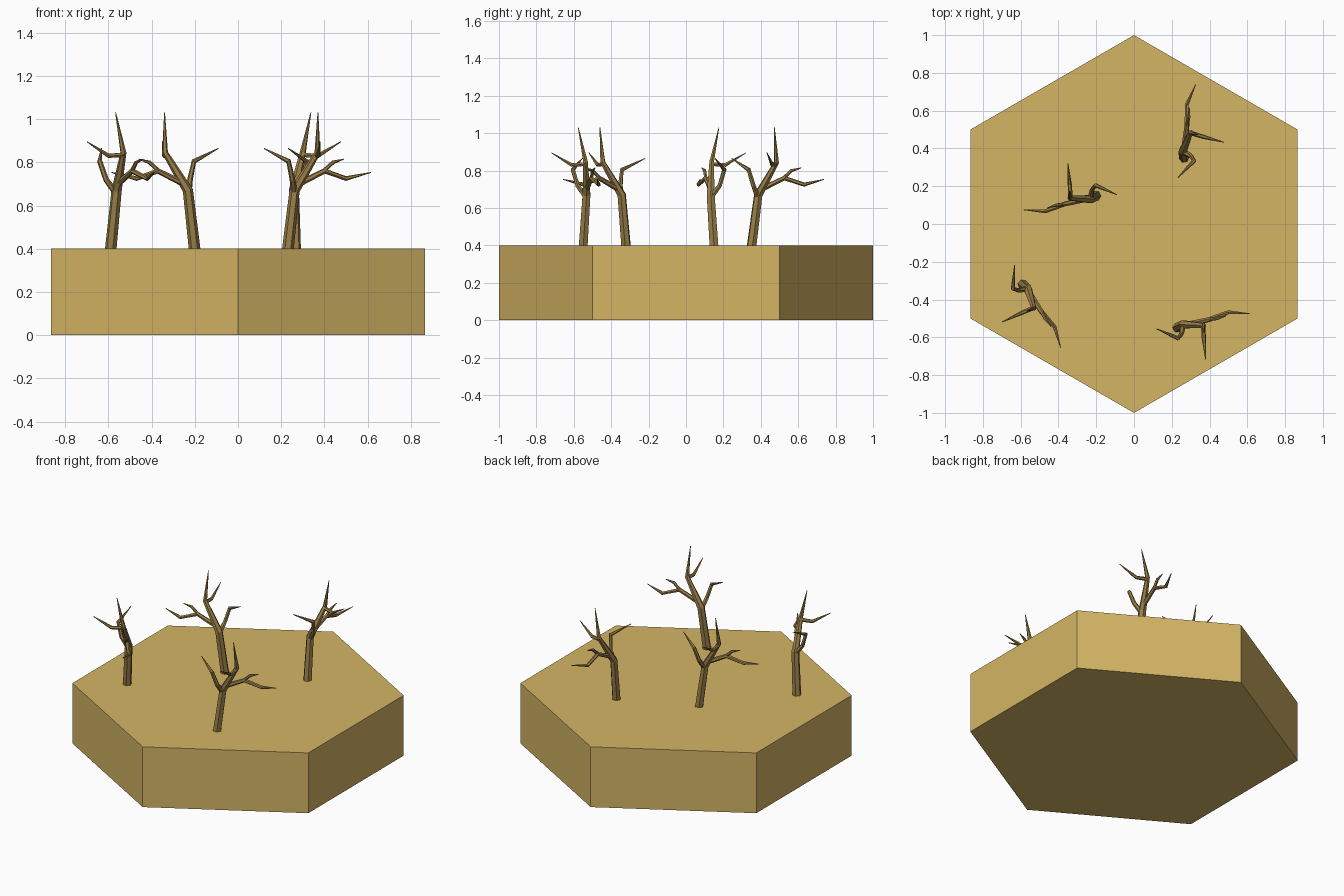
import bpy, bmesh, math
from mathutils import Vector, Matrix

cube = bpy.data.objects.get("Cube")
if cube:
    bpy.data.objects.remove(cube)


def material(name, rgb):
    m = bpy.data.materials.new(name)
    m.use_nodes = True
    m.diffuse_color = (*rgb, 1)
    m.node_tree.nodes["Principled BSDF"].inputs["Base Color"].default_value = (*rgb, 1)
    return m


sand = material("sand", (0.66, 0.46, 0.13))
bark = material("dry bark", (0.32, 0.21, 0.065))


def add_limb(bm, path, sides=6):
    """Tapered faceted tube through (x, y, z, radius) points."""
    pts = [Vector(p[:3]) for p in path]
    rings = []
    for i, (p, node) in enumerate(zip(pts, path)):
        axis = pts[min(i + 1, len(pts) - 1)] - pts[max(i - 1, 0)]
        turn = Vector((0, 0, 1)).rotation_difference(axis.normalized())
        ring = []
        for k in range(sides):
            a = math.tau * k / sides
            ring.append(bm.verts.new(p + turn @ Vector((math.cos(a), math.sin(a), 0)) * node[3]))
        rings.append(ring)
    for lo, hi in zip(rings, rings[1:]):
        for k in range(sides):
            n = (k + 1) % sides
            bm.faces.new((lo[k], lo[n], hi[n], hi[k]))
    bm.faces.new(rings[0][::-1])
    bm.faces.new(rings[-1])


def add_object(name, bm, mat):
    mesh = bpy.data.meshes.new(name)
    bm.to_mesh(mesh)
    bm.free()
    mesh.materials.append(mat)
    ob = bpy.data.objects.new(name, mesh)
    bpy.context.collection.objects.link(ob)
    return ob


# Hexagonal ground block
HEIGHT = 0.4
bm = bmesh.new()
bmesh.ops.create_cone(bm, cap_ends=True, segments=6, radius1=1, radius2=1, depth=HEIGHT,
                      matrix=Matrix.Translation((0, 0, HEIGHT / 2)))
add_object("ground_block", bm, sand)

# Bare tree: each limb is a bent path that tapers to a point
limbs = {
    "trunk": [(0, 0, -0.01, 0.027), (0.032, 0.018, 0.27, 0.024),
              (0.138, 0.013, 0.445, 0.014), (0.14, -0.026, 0.63, 0.002)],
    "crown_branch": [(0.136, 0.013, 0.435, 0.012), (0.14, -0.06, 0.43, 0.011),
                     (0.15, -0.17, 0.495, 0.002)],
    "long_branch": [(0.05, 0.018, 0.3, 0.015), (0.17, 0.045, 0.36, 0.013),
                    (0.27, 0.083, 0.325, 0.011), (0.385, 0.075, 0.353, 0.002)],
    "twig": [(0.165, 0.044, 0.358, 0.010), (0.21, 0.05, 0.4, 0.009),
             (0.26, 0.065, 0.415, 0.002)],
    "short_branch": [(0.03, 0.015, 0.26, 0.016), (0.022, -0.03, 0.32, 0.013),
                     (0.004, -0.055, 0.405, 0.012), (-0.11, -0.005, 0.465, 0.002)],
}
bm = bmesh.new()
for path in limbs.values():
    add_limb(bm, path)
first = add_object("bare_tree_front_left", bm, bark)

# The same tree stands in four places, turned differently
first.location = (0.23, -0.55, HEIGHT)
for name, x, y, turn in (("back_left", 0.265, 0.35, 70), ("back_right", -0.2, 0.15, 180),
                         ("front_right", -0.59, -0.32, -70)):
    tree = bpy.data.objects.new("bare_tree_" + name, first.data)
    tree.location = (x, y, HEIGHT)
    tree.rotation_euler.z = math.radians(turn)
    bpy.context.collection.objects.link(tree)
